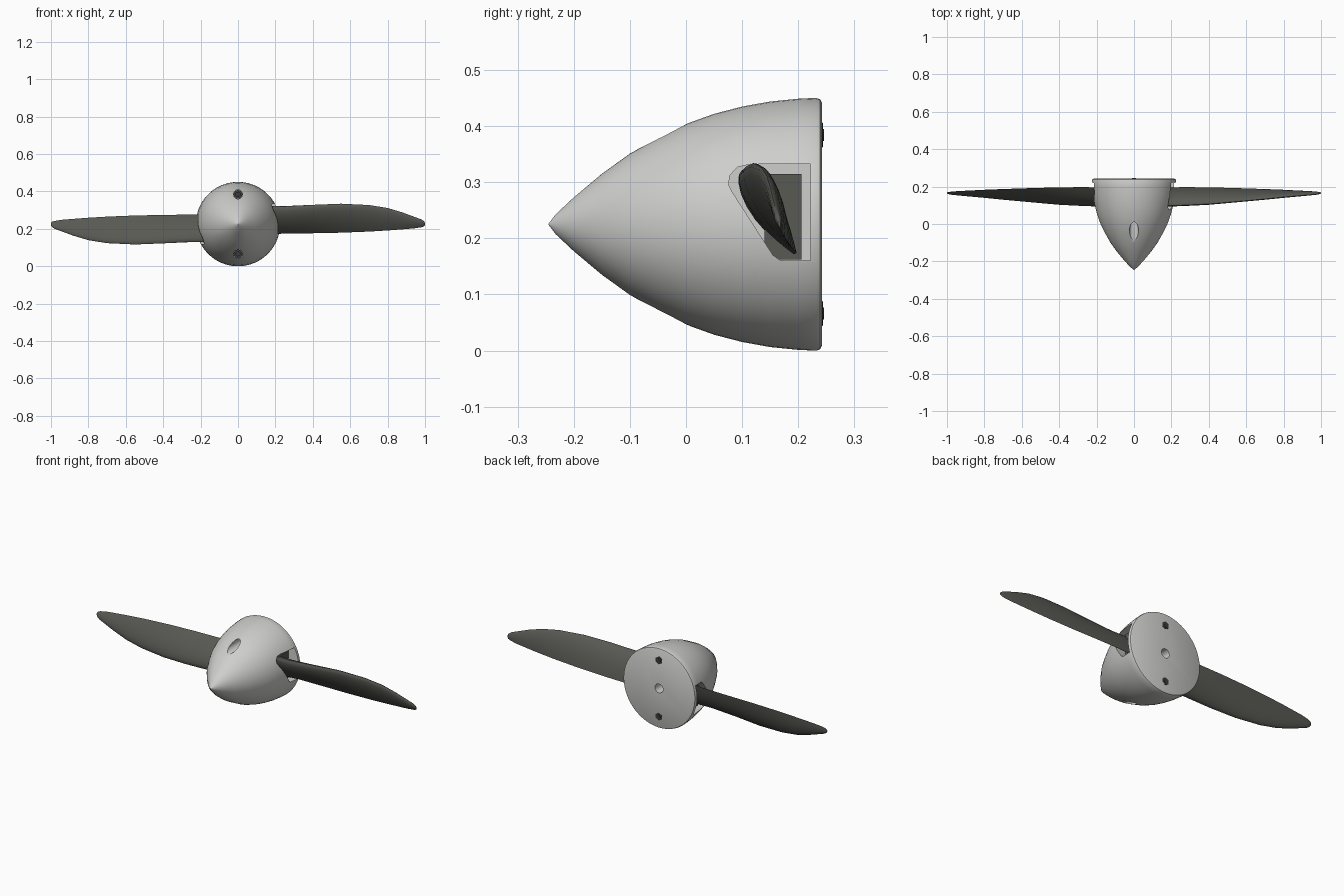
import bpy, bmesh, math
from mathutils import Matrix, Vector

cube = bpy.data.objects.get("Cube")
if cube:
    bpy.data.objects.remove(cube, do_unlink=True)

AXIS = 0.225      # height of the spin axis
BOLT = 0.159      # bolt distance from the axis


def material(name, colour):
    mat = bpy.data.materials.new(name)
    mat.use_nodes = True
    mat.diffuse_color = (*colour, 1)
    for node in mat.node_tree.nodes:
        if node.type == 'BSDF_PRINCIPLED':
            node.inputs["Base Color"].default_value = (*colour, 1)
    return mat


light_grey = material("light_grey", (0.62, 0.62, 0.605))
dark_grey = material("dark_grey", (0.1, 0.1, 0.088))
black_steel = material("black_steel", (0.045, 0.045, 0.045))


def loft(name, rings, mat):
    """Skin a list of equal-length closed rings and cap both ends."""
    bm = bmesh.new()
    loops = [[bm.verts.new(p) for p in ring] for ring in rings]
    count = len(loops[0])
    for a, b in zip(loops, loops[1:]):
        for i in range(count):
            j = (i + 1) % count
            bm.faces.new((a[i], a[j], b[j], b[i]))
    bm.faces.new(loops[0])
    bm.faces.new(loops[-1])
    bmesh.ops.remove_doubles(bm, verts=bm.verts, dist=1e-6)
    bmesh.ops.recalc_face_normals(bm, faces=bm.faces)
    mesh = bpy.data.meshes.new(name)
    bm.to_mesh(mesh)
    bm.free()
    obj = bpy.data.objects.new(name, mesh)
    bpy.context.collection.objects.link(obj)
    mesh.materials.append(mat)
    return obj


def lathe(name, profile, mat, sides, offset=0.0):
    """Turn (y, radius) points around an axis parallel to y."""
    rings = []
    for y, r in profile:
        angles = [math.tau * (i + 0.5) / sides for i in range(sides)]
        rings.append([(r * math.cos(a), y, AXIS + offset + r * math.sin(a))
                      for a in angles])
    return loft(name, rings, mat)


def activate(obj):
    bpy.ops.object.select_all(action='DESELECT')
    obj.select_set(True)
    bpy.context.view_layer.objects.active = obj


def smooth(obj, degrees=32):
    activate(obj)
    bpy.ops.object.shade_smooth_by_angle(angle=math.radians(degrees))


def cut(obj, cutter):
    cutter.hide_render = True
    activate(obj)
    mod = obj.modifiers.new("cut", 'BOOLEAN')
    mod.operation = 'DIFFERENCE'
    mod.solver = 'EXACT'
    mod.object = cutter
    bpy.ops.object.modifier_apply(modifier=mod.name)
    bpy.data.objects.remove(cutter, do_unlink=True)


def turned(side, x, y, z):
    """Place a point on the left blade side, or half a turn around for the right."""
    return (side * x, y, AXIS + side * (z - AXIS))


# Spinner cone
spinner = lathe("spinner", [
    (-0.245, 0.001), (-0.232, 0.018), (-0.2, 0.048), (-0.15, 0.09),
    (-0.1, 0.126), (-0.05, 0.154), (0, 0.179), (0.05, 0.197), (0.1, 0.21),
    (0.15, 0.219), (0.2, 0.224), (0.232, 0.2255), (0.239, 0.223),
    (0.242, 0.217)], light_grey, 72)

# Blade slots, bolt holes and shaft hole
slot = [(0.222, 0.16), (0.222, 0.332), (0.115, 0.332), (0.092, 0.327),
        (0.078, 0.312), (0.076, 0.295), (0.084, 0.28), (0.155, 0.17),
        (0.168, 0.161)]
for side in (1, -1):
    cut(spinner, loft("slot_cutter", [[turned(side, x, y, z) for y, z in slot]
                                      for x in (0.1, 0.3)], light_grey))
    cut(spinner, lathe("bolt_cutter", [(-0.2, 0.024), (0.14, 0.024)],
                       light_grey, 32, side * BOLT))
cut(spinner, lathe("shaft_cutter", [(0.12, 0.025), (0.3, 0.025)], light_grey, 32))
smooth(spinner)

# Blade stations: x, leading edge y z, trailing edge y z, thickness
stations = [
    (0.12, 0.1, 0.322, 0.19, 0.17, 0.045),
    (0.25, 0.1, 0.32, 0.197, 0.174, 0.042),
    (0.4, 0.107, 0.328, 0.196, 0.176, 0.036),
    (0.55, 0.12, 0.334, 0.192, 0.179, 0.03),
    (0.7, 0.134, 0.327, 0.187, 0.185, 0.025),
    (0.8, 0.144, 0.311, 0.183, 0.191, 0.021),
    (0.88, 0.151, 0.287, 0.179, 0.197, 0.017),
    (0.94, 0.156, 0.265, 0.176, 0.202, 0.014),
    (0.98, 0.16, 0.25, 0.172, 0.208, 0.011),
    (0.995, 0.163, 0.24, 0.17, 0.213, 0.008),
    (1, 0.165, 0.232, 0.168, 0.219, 0.004)]


def airfoil(station, side, steps=10):
    x, ly, lz, ty, tz, thick = station
    lead, trail = Vector((ly, lz)), Vector((ty, tz))
    chord = trail - lead
    normal = Vector((-chord.y, chord.x)).normalized()
    ring = []
    for i in range(2 * steps):
        angle = math.pi * i / steps
        t = (1 - math.cos(angle)) / 2
        # Blunt leading edge tapering to a thin rounded trailing edge
        half = thick * (1.3 * math.sqrt(t) * (1 - t) + 0.1 * math.sin(math.pi * t))
        p = lead + chord * t + normal * (half if i < steps else -half)
        ring.append(turned(side, x, p.x, p.y))
    return ring


for side, name in ((1, "left"), (-1, "right")):
    blade = loft(name + "_blade", [airfoil(s, side) for s in stations], dark_grey)
    smooth(blade, 50)
    # Root block inside the slot
    block = [(0.14, 0.162), (0.206, 0.162), (0.206, 0.315), (0.14, 0.315)]
    loft(name + "_blade_root", [[turned(side, x, y, z) for y, z in block]
                                for x in (0.08, 0.172)], dark_grey)

# Bolts: socket head deep in the front hole, nut and thread end at the back
for side, name in ((1, "upper"), (-1, "lower")):
    head = lathe(name + "_bolt_head", [(0.1, 0.023), (0.145, 0.023)],
                 black_steel, 24, side * BOLT)
    cut(head, lathe("socket_cutter", [(0.05, 0.012), (0.12, 0.012)],
                    black_steel, 6, side * BOLT))
    smooth(head)
    lathe(name + "_nut", [(0.23, 0.022), (0.2435, 0.022), (0.2445, 0.019)],
          black_steel, 6, side * BOLT)
    end = lathe(name + "_bolt_end", [(0.23, 0.011), (0.246, 0.011)],
                black_steel, 16, side * BOLT)
    smooth(end)
